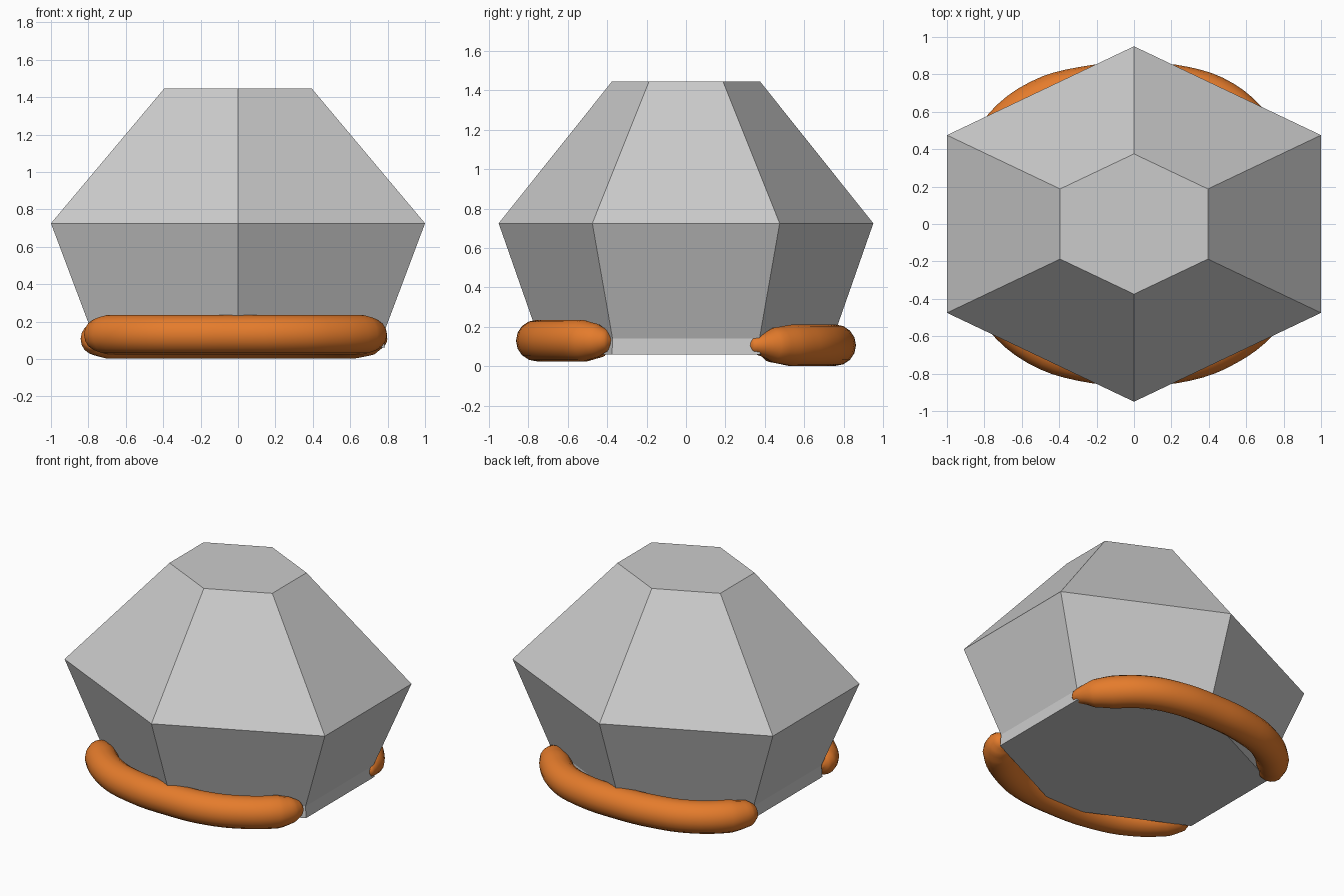
import bpy, bmesh

if "Cube" in bpy.data.objects:
    bpy.data.objects.remove(bpy.data.objects["Cube"])

# Faceted hexagonal body: stacked rings of (z, x half-width, y tip)
HEX = [(0, -1), (1, -0.5), (1, 0.5), (0, 1), (-1, 0.5), (-1, -0.5)]
RINGS = [(0.06, 0.785, 0.75), (0.14, 0.78, 0.745), (0.725, 1.0, 0.95), (1.445, 0.395, 0.375)]

bm = bmesh.new()
rings = [[bm.verts.new((x * w, y * d, z)) for x, y in HEX] for z, w, d in RINGS]
for lo, hi in zip(rings, rings[1:]):
    for i in range(6):
        j = (i + 1) % 6
        bm.faces.new((lo[i], lo[j], hi[j], hi[i]))
bm.faces.new(rings[-1])
bm.faces.new(rings[0][::-1])
mesh = bpy.data.meshes.new("body")
bm.to_mesh(mesh)
bm.free()
bpy.context.collection.objects.link(bpy.data.objects.new("body", mesh))

orange = bpy.data.materials.new("orange")
orange.diffuse_color = (0.78, 0.2, 0.025, 1)
orange.use_nodes = True
orange.node_tree.nodes["Principled BSDF"].inputs["Base Color"].default_value = orange.diffuse_color


def tube(name, points, z):
    """Smooth rounded tube through (x, y, radius) points."""
    cu = bpy.data.curves.new(name, 'CURVE')
    cu.dimensions = '3D'
    cu.bevel_depth = 1.0
    cu.bevel_resolution = 6
    cu.resolution_u = 4
    cu.use_fill_caps = True
    cu.twist_mode = 'Z_UP'
    sp = cu.splines.new('BEZIER')
    sp.bezier_points.add(len(points) - 1)
    for p, (x, y, r) in zip(sp.bezier_points, points):
        p.co = (x, y, z)
        p.radius = r
        p.handle_left_type = p.handle_right_type = 'AUTO'
    cu.materials.append(orange)
    ob = bpy.data.objects.new(name, cu)
    bpy.context.collection.objects.link(ob)
    bpy.ops.object.select_all(action='DESELECT')
    ob.select_set(True)
    bpy.context.view_layer.objects.active = ob
    bpy.ops.object.convert(target='MESH')
    bpy.ops.object.shade_smooth_by_angle(angle=1.0)


# Curved rails hugging the front and back of the base
R = 0.105
tube("front_rail", [
    (-0.77, -0.385, 0.015), (-0.765, -0.40, 0.055), (-0.75, -0.43, 0.085), (-0.70, -0.50, R),
    (-0.52, -0.65, R), (-0.28, -0.735, R), (0, -0.757, R), (0.28, -0.735, R),
    (0.50, -0.65, R), (0.67, -0.52, R), (0.72, -0.45, 0.085), (0.74, -0.40, 0.055),
    (0.745, -0.375, 0.015)], 0.13)
tube("back_rail", [
    (-0.785, 0.365, 0.015), (-0.78, 0.38, 0.055), (-0.765, 0.42, 0.085), (-0.70, 0.52, R),
    (-0.51, 0.665, R), (-0.28, 0.735, R), (0, 0.757, R), (0.28, 0.735, R),
    (0.48, 0.66, R), (0.62, 0.54, R), (0.70, 0.45, 0.09), (0.74, 0.39, 0.06),
    (0.76, 0.335, 0.04), (0.765, 0.315, 0.01)], 0.107)
